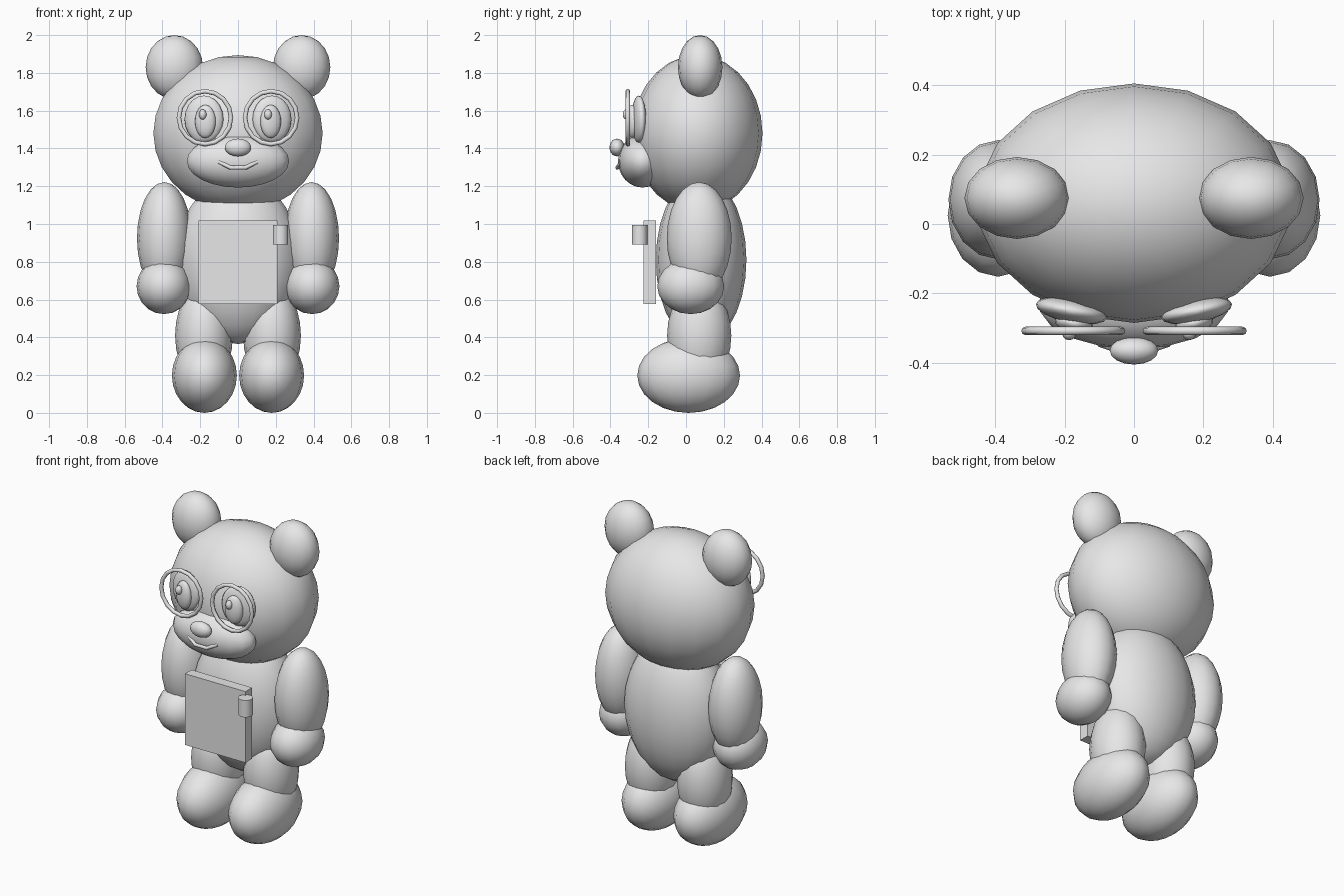
import bpy, bmesh, math
from mathutils import Matrix

if "Cube" in bpy.data.objects:
    bpy.data.objects.remove(bpy.data.objects["Cube"])

grey = bpy.data.materials.new("plain_grey")
grey.diffuse_color = (0.8, 0.8, 0.8, 1)
grey.use_nodes = True
grey.node_tree.nodes["Principled BSDF"].inputs["Base Color"].default_value = grey.diffuse_color


def finish(name, bm, smooth=True):
    """Turn a bmesh into a named object with the shared material."""
    bmesh.ops.recalc_face_normals(bm, faces=bm.faces)
    me = bpy.data.meshes.new(name)
    for f in bm.faces:
        f.smooth = smooth
    bm.to_mesh(me)
    bm.free()
    me.materials.append(grey)
    ob = bpy.data.objects.new(name, me)
    bpy.context.collection.objects.link(ob)
    return ob


def ellipsoid(name, center, radii, segs=16, rings=10, turn=0.0):
    bm = bmesh.new()
    bmesh.ops.create_uvsphere(bm, u_segments=segs, v_segments=rings, radius=1)
    m = (Matrix.Translation(center) @ Matrix.Rotation(turn, 4, 'Z')
         @ Matrix.Diagonal((*radii, 1)))
    bmesh.ops.transform(bm, matrix=m, verts=bm.verts)
    return finish(name, bm)


def tube(name, points, radius, cyclic=False, sides=8):
    """Round tube along a path, converted to a mesh."""
    cu = bpy.data.curves.new(name, 'CURVE')
    cu.dimensions = '3D'
    cu.bevel_depth = radius
    cu.bevel_resolution = sides // 4
    cu.use_fill_caps = True
    sp = cu.splines.new('POLY')
    sp.points.add(len(points) - 1)
    for p, co in zip(sp.points, points):
        p.co = (*co, 1)
    sp.use_cyclic_u = cyclic
    tmp = bpy.data.objects.new(name + "_path", cu)
    bpy.context.collection.objects.link(tmp)
    bpy.context.view_layer.update()
    depsgraph = bpy.context.evaluated_depsgraph_get()
    me = bpy.data.meshes.new_from_object(tmp.evaluated_get(depsgraph))
    bpy.data.objects.remove(tmp)
    bm = bmesh.new()
    bm.from_mesh(me)
    bpy.data.meshes.remove(me)
    return finish(name, bm)


# Head, torso and muzzle
ellipsoid("head", (0, 0.06, 1.48), (0.455, 0.345, 0.414), 18, 14)
ellipsoid("torso", (0, 0.08, 0.81), (0.33, 0.24, 0.445), 18, 14)
ellipsoid("muzzle", (0, -0.23, 1.333), (0.275, 0.13, 0.14), 18, 12)
ellipsoid("nose", (0, -0.365, 1.405), (0.07, 0.04, 0.047))

# Mouth line
tube("mouth", [(-0.1, -0.343, 1.328), (-0.04, -0.363, 1.298),
               (0.04, -0.363, 1.298), (0.1, -0.343, 1.328)], 0.011)

# Paired parts
for side, s in (("left", -1), ("right", 1)):
    ellipsoid(side + "_ear", (s * 0.337, 0.075, 1.83), (0.152, 0.118, 0.17))
    ellipsoid(side + "_arm", (s * 0.39, 0.07, 0.925), (0.145, 0.172, 0.297), 16, 12)
    ellipsoid(side + "_hand", (s * 0.392, 0.025, 0.67), (0.145, 0.177, 0.147))
    ellipsoid(side + "_leg", (s * 0.18, 0.07, 0.41), (0.153, 0.17, 0.27), 16, 12)
    ellipsoid(side + "_foot", (s * 0.178, 0.014, 0.198), (0.172, 0.272, 0.198), 16, 12)
    # Eye, pupil and glint, the glints both sitting toward the same side
    ellipsoid(side + "_eye", (s * 0.18, -0.25, 1.555), (0.105, 0.035, 0.125),
              turn=s * 0.19)
    ellipsoid(side + "_pupil", (s * 0.173, -0.286, 1.543), (0.056, 0.03, 0.088),
              turn=s * 0.19)
    ellipsoid(side + "_glint", (s * 0.173 - 0.014, -0.315, 1.58),
              (0.02, 0.02, 0.027), 12, 8)
    # Round spectacle rim
    n = 16
    rim = [(s * 0.175 + 0.138 * math.cos(2 * math.pi * i / n), -0.308,
            1.563 + 0.14 * math.sin(2 * math.pi * i / n)) for i in range(n)]
    tube(side + "_spectacle_rim", rim, 0.012, cyclic=True)

# Flat board held on the chest
bm = bmesh.new()
bmesh.ops.create_cube(bm, size=1)
bmesh.ops.transform(bm, verts=bm.verts, matrix=Matrix.Translation((0, -0.192, 0.798))
                    @ Matrix.Diagonal((0.417, 0.065, 0.443, 1)))
finish("chest_board", bm, smooth=False)

# Small cylinder on the board's corner
bm = bmesh.new()
bmesh.ops.create_cone(bm, cap_ends=True, segments=16, radius1=0.041, radius2=0.041,
                      depth=0.105, matrix=Matrix.Translation((0.225, -0.246, 0.943)))
peg = finish("board_peg", bm)
for f in peg.data.polygons:
    f.use_smooth = abs(f.normal.z) < 0.5
